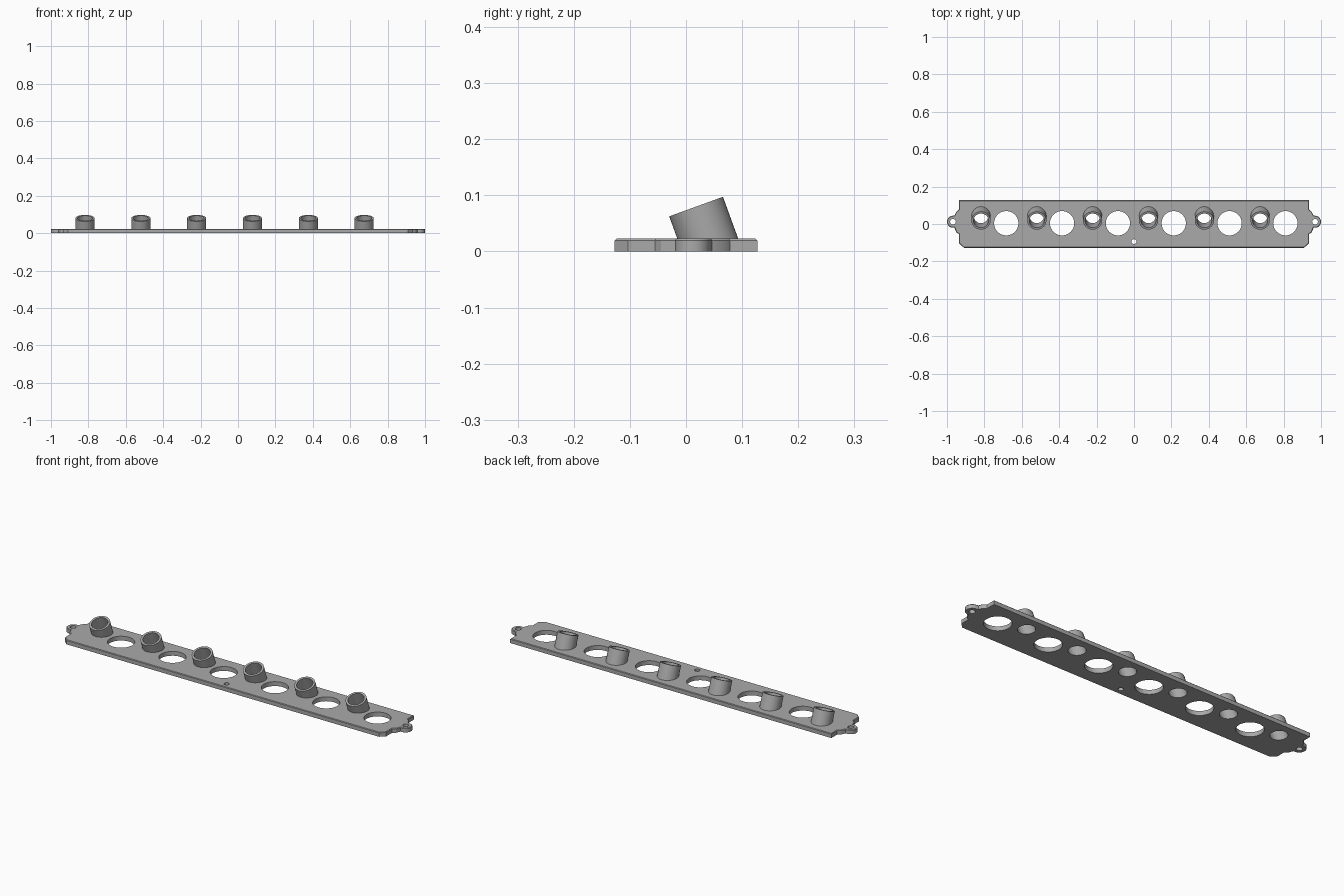
import bpy, bmesh, math
from mathutils import Matrix, Vector

cube = bpy.data.objects.get("Cube")
if cube:
    bpy.data.objects.remove(cube)

THICK = 0.023
TILT = math.radians(20)
PITCH = 0.2985
TUBE_X = [-0.818 + PITCH * i for i in range(6)]
HOLE_X = [-0.683 + PITCH * i for i in range(6)]
EAR = Vector((0.968, 0.012))

grey = bpy.data.materials.new("plain grey")
grey.use_nodes = True
colour = (0.4, 0.4, 0.4, 1)
grey.diffuse_color = colour
grey.node_tree.nodes["Principled BSDF"].inputs["Base Color"].default_value = colour


def make_object(name, bm):
    bmesh.ops.recalc_face_normals(bm, faces=bm.faces[:])
    mesh = bpy.data.meshes.new(name)
    bm.to_mesh(mesh)
    bm.free()
    mesh.materials.append(grey)
    obj = bpy.data.objects.new(name, mesh)
    bpy.context.collection.objects.link(obj)
    return obj


def add_cylinder(bm, radius, depth, matrix, sides=48):
    bmesh.ops.create_cone(bm, cap_ends=True, segments=sides, radius1=radius,
                          radius2=radius, depth=depth, matrix=matrix)


def cut(target, bm):
    """Subtract the solids in bm from target and keep the plain mesh."""
    cutter = make_object("cutter", bm)
    cutter.hide_render = True
    mod = target.modifiers.new("cut", "BOOLEAN")
    mod.operation, mod.solver, mod.object = "DIFFERENCE", "EXACT", cutter
    bpy.context.view_layer.update()
    graph = bpy.context.evaluated_depsgraph_get()
    mesh = bpy.data.meshes.new_from_object(target.evaluated_get(graph))
    target.modifiers.clear()
    target.data = mesh
    bpy.data.objects.remove(cutter)


def tube_matrix(x, along):
    """Frame on a socket's tilted axis, at a distance below its rim centre."""
    return (Matrix.Translation((x, 0.018, 0.08)) @ Matrix.Rotation(TILT, 4, "X")
            @ Matrix.Translation((0, 0, -along)))


# Plate outline: right half with a rounded ear, then mirrored
half = [(0.91, -0.127), (0.935, -0.103), (0.935, -0.055), (0.95, -0.045), (0.96, -0.02)]
for i in range(13):
    a = math.radians(-85 + 170 * i / 12)
    half.append((EAR.x + 0.032 * math.cos(a), EAR.y + 0.032 * math.sin(a)))
half += [(0.96, 0.046), (0.95, 0.066), (0.935, 0.078), (0.935, 0.127)]
outline = half + [(-x, y) for x, y in reversed(half)]

bm = bmesh.new()
face = bm.faces.new([bm.verts.new((x, y, 0)) for x, y in outline])
ext = bmesh.ops.extrude_face_region(bm, geom=[face])
top = [v for v in ext["geom"] if isinstance(v, bmesh.types.BMVert)]
bmesh.ops.translate(bm, verts=top, vec=(0, 0, THICK))
top_edges = [e for e in bm.edges if all(v.co.z > THICK / 2 for v in e.verts)]
bmesh.ops.bevel(bm, geom=top_edges, offset=0.003, segments=1, affect="EDGES")
plate = make_object("mounting_plate", bm)

# Large round openings, ear holes and the front edge hole
bm = bmesh.new()
for x in HOLE_X:
    add_cylinder(bm, 0.065, 0.2, Matrix.Translation((x, 0.004, 0)))
for s in (-1, 1):
    add_cylinder(bm, 0.015, 0.2, Matrix.Translation((s * EAR.x, EAR.y, 0)), 24)
add_cylinder(bm, 0.013, 0.2, Matrix.Translation((0, -0.094, 0)), 24)
cut(plate, bm)

# Tilted bores through the plate
bm = bmesh.new()
for x in TUBE_X:
    add_cylinder(bm, 0.04, 0.3, tube_matrix(x, 0.08))
cut(plate, bm)

# Tilted sockets: hollow tubes trimmed flat just inside the plate
for n, x in enumerate(TUBE_X, 1):
    bm = bmesh.new()
    add_cylinder(bm, 0.051, 0.12, tube_matrix(x, 0.06))
    socket = make_object("socket_%d" % n, bm)
    bm = bmesh.new()
    add_cylinder(bm, 0.04, 0.4, tube_matrix(x, 0.08))
    cut(socket, bm)
    bm = bmesh.new()
    bmesh.ops.create_cube(bm, size=0.4, matrix=Matrix.Translation((x, 0, THICK - 0.205)))
    cut(socket, bm)

# Smooth round walls, crisp edges
bpy.ops.object.select_all(action="DESELECT")
for obj in bpy.context.collection.objects:
    if obj.type == "MESH" and (obj == plate or obj.name.startswith("socket")):
        obj.select_set(True)
bpy.context.view_layer.objects.active = plate
bpy.ops.object.shade_smooth_by_angle(angle=math.radians(30))
